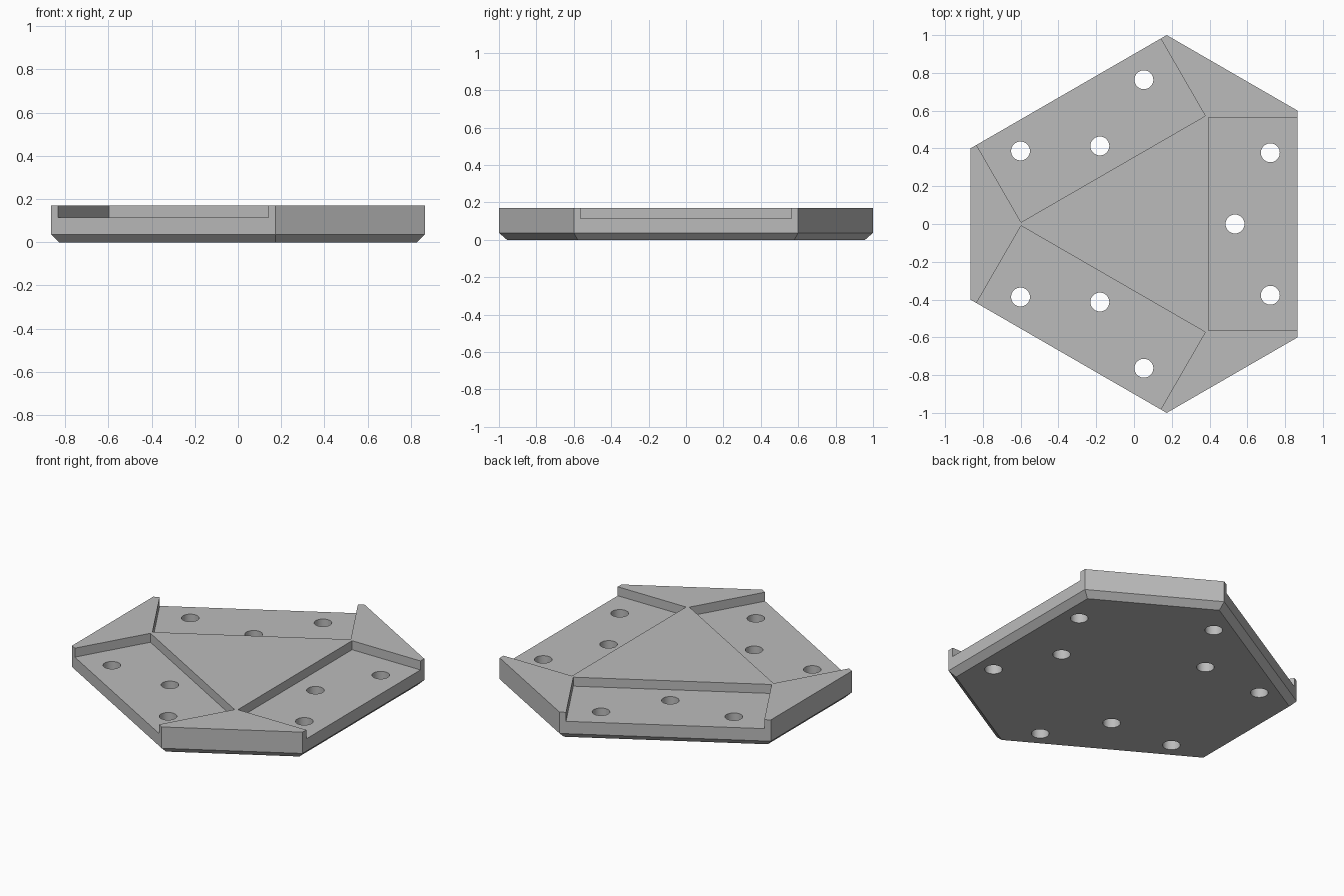
import bpy, bmesh
from math import radians, cos, sin, pi
from mathutils import Matrix, Vector

default = bpy.data.objects.get("Cube")
if default:
    bpy.data.objects.remove(default)

TOP, FLOOR, CHAMFER = 0.17, 0.114, 0.037
CENTRE = Vector((0.0577, 0, 0))
LONG, SHORT = 0.8083, 0.9238      # distance from centre to long and short edges

grey = bpy.data.materials.new("grey")
grey.use_nodes = True
colour = (0.5, 0.5, 0.5, 1)
grey.diffuse_color = colour
grey.node_tree.nodes["Principled BSDF"].inputs["Base Color"].default_value = colour


def make_object(name, bm):
    bmesh.ops.recalc_face_normals(bm, faces=bm.faces)
    mesh = bpy.data.meshes.new(name)
    bm.to_mesh(mesh)
    bm.free()
    mesh.materials.append(grey)
    ob = bpy.data.objects.new(name, mesh)
    bpy.context.collection.objects.link(ob)
    return ob


def hexagon(inset, z):
    """Corners of the hexagon with alternating long and short edges."""
    points = []
    for i in range(6):
        d, following = (LONG, SHORT) if i % 2 == 0 else (SHORT, LONG)
        d, following = d - inset, following - inset
        a = i * pi / 3
        s = (following - d * 0.5) / sin(pi / 3)
        points.append(CENTRE + Vector((d * cos(a) - s * sin(a), d * sin(a) + s * cos(a), z)))
    return points


# Hexagonal slab with a chamfered bottom rim
bm = bmesh.new()
rings = [[bm.verts.new(p) for p in hexagon(inset, z)]
         for inset, z in ((CHAMFER, 0), (0, CHAMFER), (0, TOP))]
bm.faces.new(rings[0])
bm.faces.new(rings[-1])
for low, high in zip(rings, rings[1:]):
    for i in range(6):
        j = (i + 1) % 6
        bm.faces.new((low[i], low[j], high[j], high[i]))
plate = make_object("hexagonal_plate", bm)

# Cutters: a pocket open at each long edge, with three screw holes in it
pockets, holes = bmesh.new(), bmesh.new()
for k in range(3):
    turn = Matrix.Translation(CENTRE) @ Matrix.Rotation(radians(120 * k), 4, "Z")
    inner, outer, half = 0.336, 0.95, 0.563
    place = Matrix.Translation(((inner + outer) / 2, 0, FLOOR + 0.1))
    size = Matrix.Diagonal((outer - inner, 2 * half, 0.2, 1))
    bmesh.ops.create_cube(pockets, size=1, matrix=turn @ place @ size)
    for x, y in ((0.477, 0), (0.664, 0.377), (0.664, -0.377)):
        bmesh.ops.create_cone(holes, cap_ends=True, segments=40, radius1=0.05,
                              radius2=0.05, depth=0.6,
                              matrix=turn @ Matrix.Translation((x, y, 0.1)))

cutters = [make_object("pocket_cutter", pockets), make_object("hole_cutter", holes)]
bpy.ops.object.select_all(action="DESELECT")
plate.select_set(True)
bpy.context.view_layer.objects.active = plate
for cutter in cutters:
    cutter.hide_render = True
    cut = plate.modifiers.new(cutter.name, "BOOLEAN")
    cut.operation, cut.solver, cut.object = "DIFFERENCE", "EXACT", cutter
    bpy.ops.object.modifier_apply(modifier=cut.name)
for cutter in cutters:
    bpy.data.objects.remove(cutter)

# Round hole walls, crisp edges elsewhere
bpy.ops.object.shade_smooth_by_angle(angle=radians(25))
